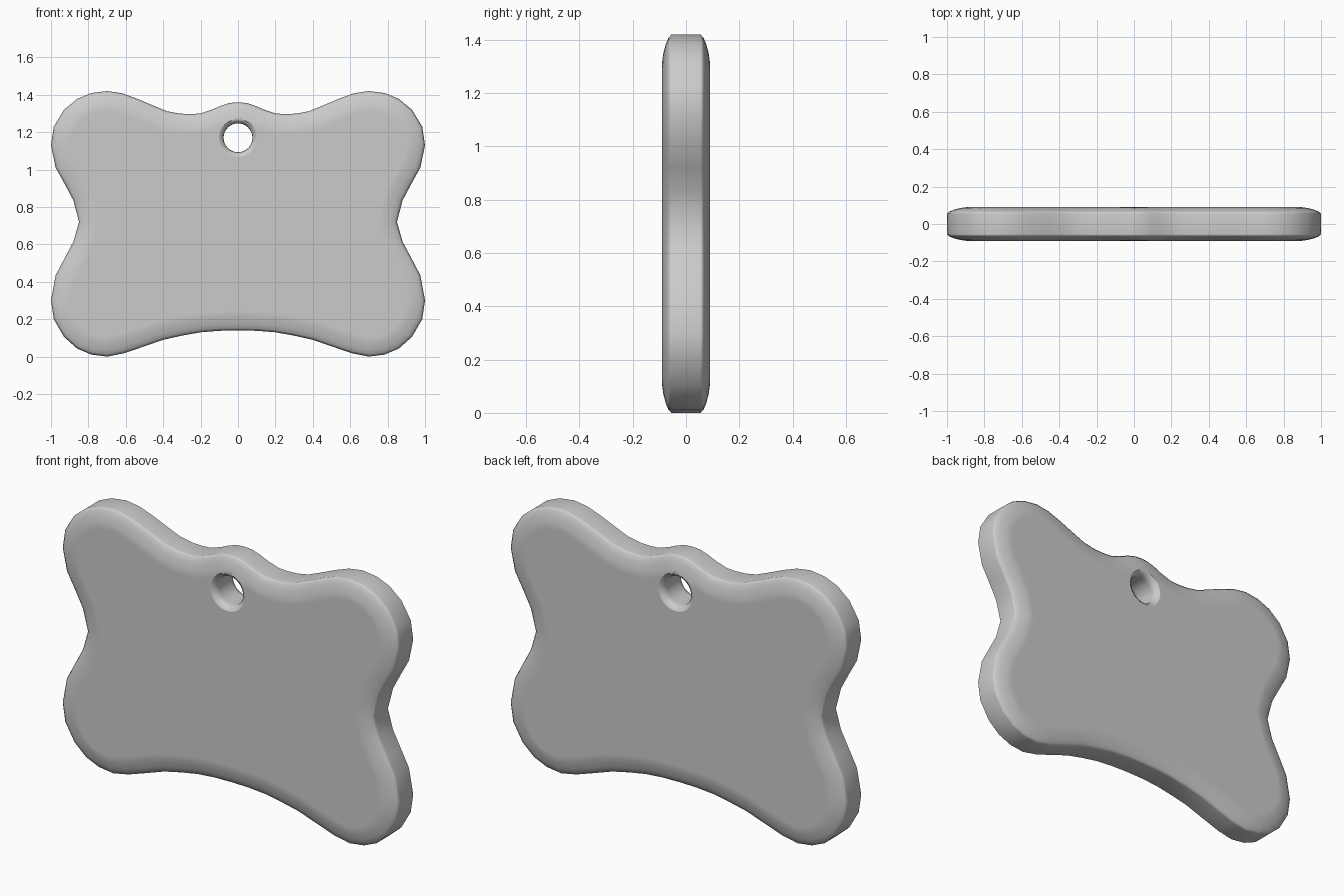
import bpy, bmesh, math
from mathutils import Vector

if "Cube" in bpy.data.objects:
    bpy.data.objects.remove(bpy.data.objects["Cube"])

# Right half of the outline (x, z), top centre to bottom centre
HALF = [(0, 1.36), (.045, 1.356), (.09, 1.342), (.14, 1.32), (.2, 1.3), (.25, 1.297),
        (.31, 1.299), (.38, 1.312), (.46, 1.345), (.54, 1.379), (.62, 1.408), (.7, 1.42),
        (.785, 1.409), (.86, 1.378), (.93, 1.32), (.985, 1.23), (1, 1.13), (.975, 1.01),
        (.925, .92), (.88, .835), (.85, .72), (.88, .615), (.925, .53), (.975, .435),
        (1, .3), (.985, .2), (.93, .105), (.86, .043), (.785, .011), (.7, 0),
        (.61, .018), (.5, .055), (.4, .09), (.3, .112), (.2, .13), (.1, .138), (0, .14)]
outline = [Vector(p) for p in HALF + [(-x, z) for x, z in HALF[-2:0:-1]]]
N = len(outline)

# Edge rounding: (inset, half thickness)
EDGE = [(.105, .09), (.07, .085), (.035, .076), (.012, .066), (0, .055)]
EDGE += [(i, -y) for i, y in reversed(EDGE)]


def inset(k, d):
    a, p, b = outline[k - 1], outline[k], outline[(k + 1) % N]
    u, v = (p - a).normalized(), (b - p).normalized()
    t = (u + v).normalized()
    return p + Vector((t.y, -t.x)) * d


def ring_solid(name, rings):
    bm = bmesh.new()
    loops = [[bm.verts.new(c) for c in r] for r in rings]
    n = len(loops[0])
    for a, b in zip(loops, loops[1:]):
        for k in range(n):
            j = (k + 1) % n
            bm.faces.new((a[k], a[j], b[j], b[k]))
    bm.faces.new(loops[0])
    bm.faces.new(loops[-1])
    bmesh.ops.recalc_face_normals(bm, faces=bm.faces)
    mesh = bpy.data.meshes.new(name)
    bm.to_mesh(mesh)
    bm.free()
    ob = bpy.data.objects.new(name, mesh)
    bpy.context.collection.objects.link(ob)
    return ob


# Bone-shaped plate with rounded edge
rings = []
for d, y in EDGE:
    pts = [inset(k, d) for k in range(N)]
    rings.append([(p.x, y, p.y) for p in pts])
tag = ring_solid("bone_tag", rings)

# Hole cutter with flared rims
FLARE = [(.12, .105), (.1, .088), (.087, .08), (.079, .066), (.077, .05)]
FLARE += [(r, -y) for r, y in reversed(FLARE)]
SEG = 32
cutter = ring_solid("hole_cutter", [
    [(r * math.cos(2 * math.pi * k / SEG), y, 1.17 + r * math.sin(2 * math.pi * k / SEG))
     for k in range(SEG)] for r, y in FLARE])
cutter.hide_render = True

# Cut the hole and smooth the surface
cut = tag.modifiers.new("hole", 'BOOLEAN')
cut.operation = 'DIFFERENCE'
cut.solver = 'EXACT'
cut.object = cutter
bpy.context.view_layer.objects.active = tag
tag.select_set(True)
bpy.ops.object.modifier_apply(modifier="hole")
bpy.data.objects.remove(cutter)
bpy.ops.object.shade_smooth_by_angle(angle=math.radians(50))
weighted = tag.modifiers.new("flat_face_normals", 'WEIGHTED_NORMAL')
weighted.keep_sharp = True
